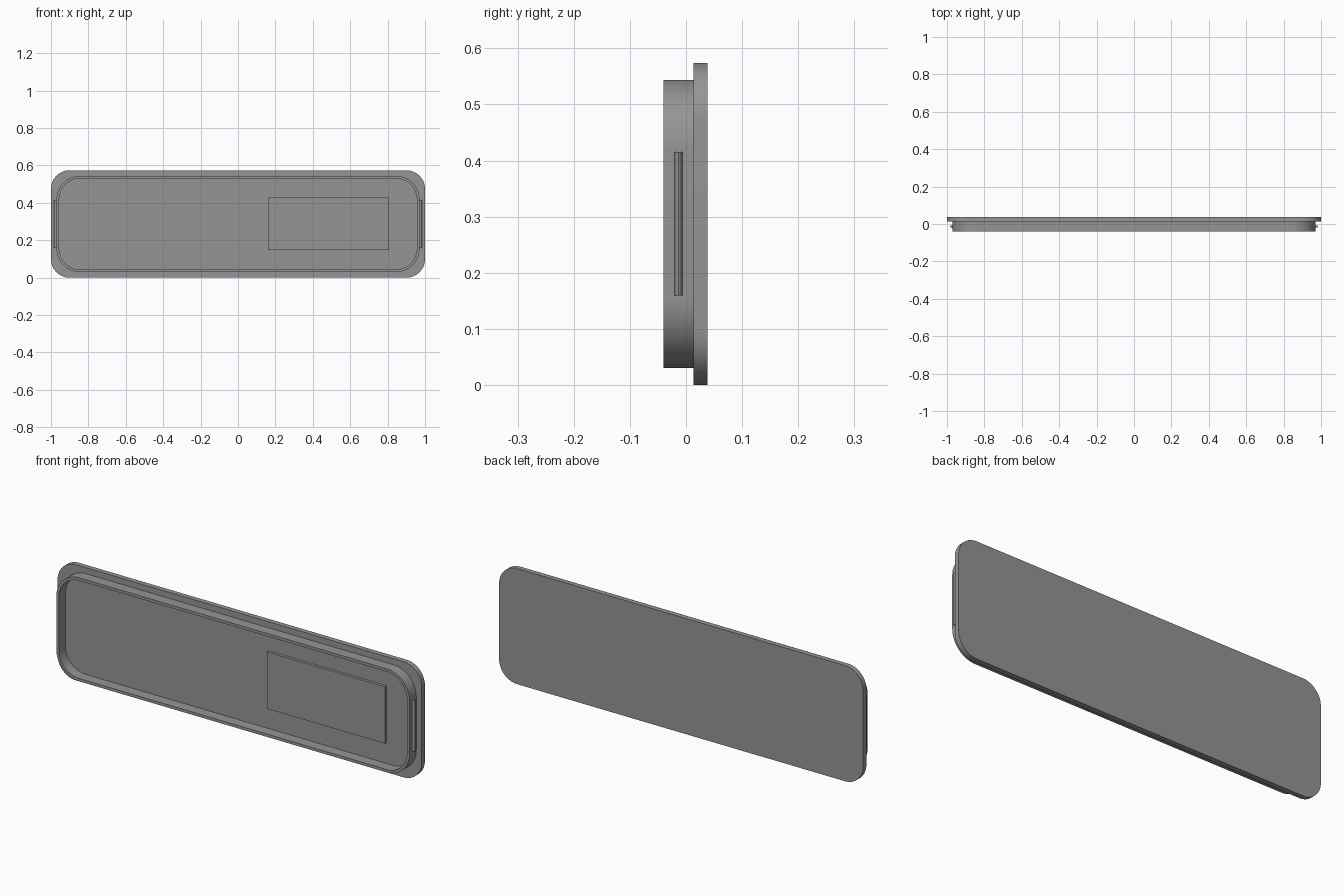
import bpy, bmesh, math

if "Cube" in bpy.data.objects:
    bpy.data.objects.remove(bpy.data.objects["Cube"])

grey = bpy.data.materials.new("plain grey")
grey.diffuse_color = (0.3, 0.3, 0.3, 1)
grey.use_nodes = True
grey.node_tree.nodes["Principled BSDF"].inputs["Base Color"].default_value = grey.diffuse_color
MID_Z = 0.287


def outline(half_w, half_h, radius, steps=16):
    """Rounded rectangle in the xz plane, centred on MID_Z."""
    pts = []
    for k, (sx, sz) in enumerate([(1, 1), (-1, 1), (-1, -1), (1, -1)]):
        for i in range(steps + 1):
            a = math.pi / 2 * (k + i / steps)
            pts.append((sx * (half_w - radius) + radius * math.cos(a),
                        MID_Z + sz * (half_h - radius) + radius * math.sin(a)))
    return pts


def finish(name, bm):
    bmesh.ops.recalc_face_normals(bm, faces=bm.faces)
    mesh = bpy.data.meshes.new(name)
    bm.to_mesh(mesh)
    bm.free()
    mesh.materials.append(grey)
    ob = bpy.data.objects.new(name, mesh)
    bpy.context.collection.objects.link(ob)
    bpy.ops.object.select_all(action='DESELECT')
    ob.select_set(True)
    bpy.context.view_layer.objects.active = ob
    bpy.ops.object.shade_smooth_by_angle(angle=math.radians(30))
    return ob


def loft(name, loops, ring=False):
    """Skin matching loops; a ring closes on itself, otherwise the ends are capped."""
    bm = bmesh.new()
    rows = [[bm.verts.new(p) for p in loop] for loop in loops]
    pairs = list(zip(rows, rows[1:]))
    if ring:
        pairs.append((rows[-1], rows[0]))
    n = len(rows[0])
    for a, b in pairs:
        for i in range(n):
            j = (i + 1) % n
            bm.faces.new((a[i], a[j], b[j], b[i]))
    if not ring:
        bm.faces.new(rows[0])
        bm.faces.new(rows[-1])
    return finish(name, bm)


def at_y(pts, y):
    return [(x, y, z) for x, z in pts]


# Cover plate with rounded corners
plate = outline(1.0, 0.287, 0.1)
loft("cover_plate", [at_y(plate, 0.013), at_y(plate, 0.038)])

# Raised rim wall standing on the plate
outer = outline(0.97, 0.257, 0.125)
inner = outline(0.956, 0.243, 0.111)
loft("rim_wall", [at_y(outer, 0.013), at_y(outer, -0.04),
                  at_y(inner, -0.04), at_y(inner, 0.013)], ring=True)

# Raised rectangular pad on the inner floor
pad = [(0.16, 0.148), (0.807, 0.148), (0.807, 0.43), (0.16, 0.43)]
loft("inner_pad", [at_y(pad, 0.014), at_y(pad, -0.001)])

# Half-round snap ridges on both ends
for side, name in ((1, "right_snap_ridge"), (-1, "left_snap_ridge")):
    arc = [(side * (0.969 + 0.014 * math.sin(math.pi * i / 10)),
            -0.0135 - 0.007 * math.cos(math.pi * i / 10)) for i in range(11)]
    loft(name, [[(x, y, z) for x, y in arc] for z in (0.16, 0.415)])
